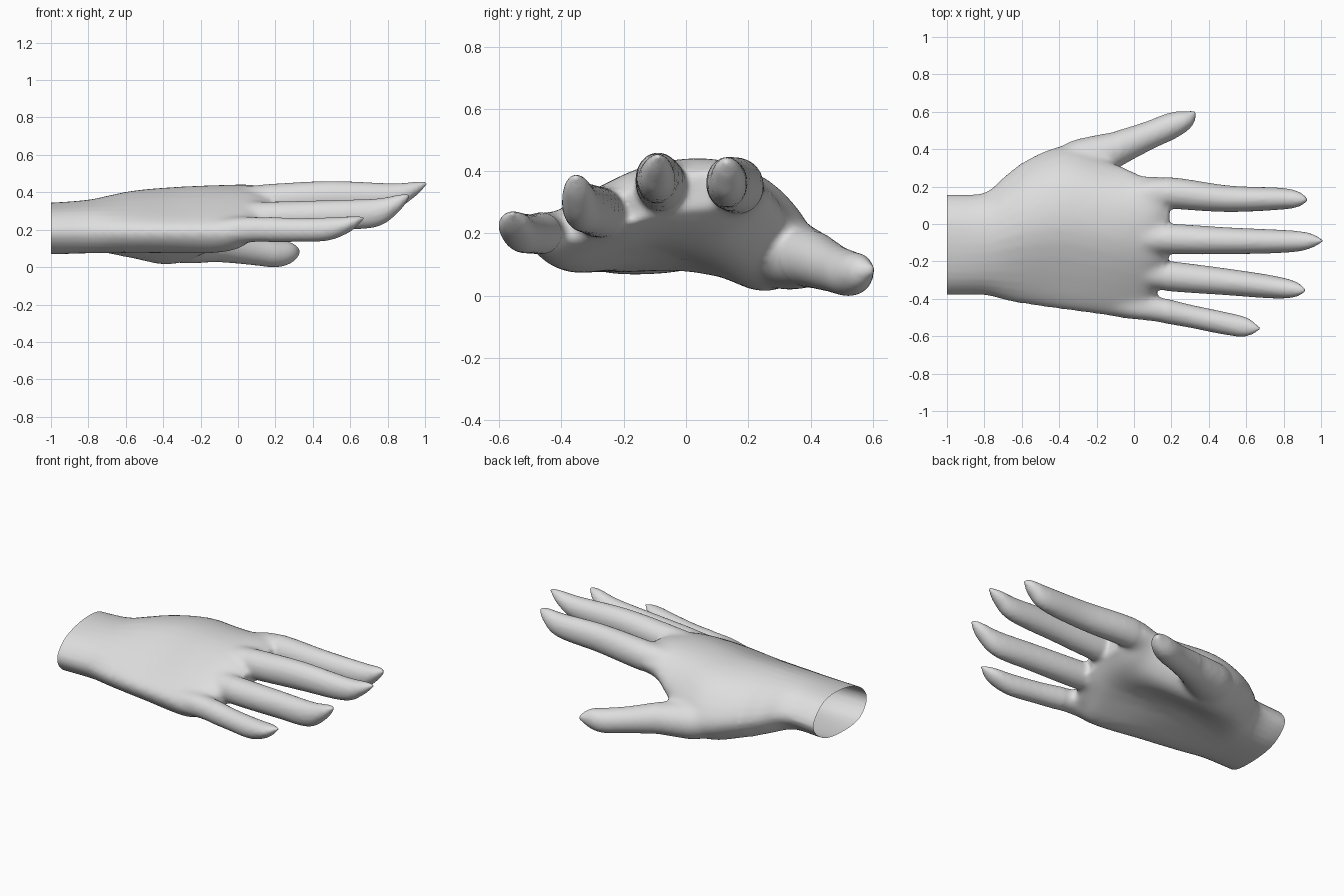
import bpy, bmesh, math
from mathutils import Vector

if "Cube" in bpy.data.objects:
    bpy.data.objects.remove(bpy.data.objects["Cube"])

SIDES = 32


def spline(p, i, t, closed=False):
    """Catmull-Rom point between control i and i+1 (tuples of any length)."""
    n = len(p)
    pick = (lambda k: p[k % n]) if closed else (lambda k: p[max(0, min(n - 1, k))])
    a, b, c, d = (pick(i + k) for k in (-1, 0, 1, 2))
    return tuple(0.5 * (2 * q + (r - o) * t + (2 * o - 5 * q + 4 * r - s) * t * t
                        + (3 * q - o - 3 * r + s) * t ** 3)
                 for o, q, r, s in zip(a, b, c, d))


def resample(p, steps):
    out = [spline(p, i, k / steps) for i in range(len(p) - 1) for k in range(steps)]
    return out + [tuple(p[-1])]


def loft(bm, rings):
    """Skin a closed tube through rings of points."""
    loops = [[bm.verts.new(co) for co in ring] for ring in rings]
    faces = [bm.faces.new(loops[0]), bm.faces.new(loops[-1][::-1])]
    for a, b in zip(loops, loops[1:]):
        for k in range(SIDES):
            j = (k + 1) % SIDES
            faces.append(bm.faces.new((a[k], b[k], b[j], a[j])))
    bmesh.ops.recalc_face_normals(bm, faces=faces)


def palm_ring(s):
    x, y0, y1, shear, e0, tl, tm, tr, e1, br, bm_, bl = s
    at = lambda f: y0 + (y1 - y0) * f
    ctrl = [(y0, e0), (at(.15), tl), (at(.5), tm), (at(.82), tr),
            (y1, e1), (at(.82), br), (at(.5), bm_), (at(.15), bl)]
    pts = [spline(ctrl, i, k / 4, True) for i in range(8) for k in range(4)]
    return [(x + shear * min(0, y + .2), y, z) for y, z in pts]


def add_finger(bm, path):
    pts = resample(path, 5)
    rings = []
    for i, (x, y, z, ry, rz) in enumerate(pts):
        a, b = pts[max(0, i - 1)], pts[min(len(pts) - 1, i + 1)]
        side = Vector((a[1] - b[1], b[0] - a[0], 0)).normalized()
        ry, rz = max(ry, .006), max(rz, .006)
        rings.append([Vector((x, y, z)) + side * ry * math.cos(u) + Vector((0, 0, rz * math.sin(u)))
                      for u in (2 * math.pi * k / SIDES for k in range(SIDES))])
    loft(bm, rings)


# Palm and wrist sections: x, y range, knuckle slant, then heights around the outline
palm = [
    (-1.08, -.380, .158, 0, .19, .295, .345, .325, .21, .105, .072, .088),
    (-.98, -.380, .158, 0, .19, .295, .345, .325, .21, .105, .072, .088),
    (-.80, -.380, .168, 0, .19, .30, .36, .335, .22, .11, .08, .088),
    (-.68, -.408, .264, 0, .19, .30, .385, .345, .20, .08, .085, .085),
    (-.55, -.435, .357, 0, .19, .30, .41, .36, .18, .045, .098, .08),
    (-.36, -.462, .420, 0, .19, .30, .425, .375, .155, .012, .12, .075),
    (-.15, -.490, .345, 0, .19, .30, .43, .405, .22, .085, .145, .073),
    (.03, -.512, .265, .2, .19, .285, .42, .435, .32, .18, .17, .095),
    (.12, -.508, .258, .3, .20, .275, .40, .43, .34, .23, .205, .14),
    (.19, -.47, .235, .4, .21, .255, .36, .40, .35, .29, .26, .17),
]

# Finger paths: x, y, z, half width, half height
index_finger = [(-.15, .14, .32, .04, .05), (.05, .16, .345, .076, .088), (.2, .165, .355, .084, .09),
                (.5, .135, .363, .071, .085), (.78, .135, .37, .059, .073),
                (.88, .132, .405, .041, .043), (.93, .13, .435, .008, .008)]
middle_finger = [(-.15, -.06, .32, .04, .05), (.05, -.075, .35, .075, .085), (.2, -.08, .36, .081, .088),
                 (.5, -.09, .377, .072, .085), (.82, -.093, .38, .06, .07),
                 (.94, -.09, .415, .042, .042), (1.01, -.09, .45, .008, .008)]
ring_finger = [(-.2, -.23, .24, .04, .05), (.05, -.26, .268, .075, .08), (.2, -.28, .27, .08, .082),
               (.5, -.31, .28, .071, .08), (.74, -.337, .292, .061, .076),
               (.86, -.35, .343, .043, .046), (.92, -.355, .387, .008, .008)]
little_finger = [(-.25, -.41, .2, .03, .03), (-.02, -.442, .2, .064, .068), (.1, -.453, .203, .068, .07),
                 (.3, -.493, .2, .061, .064), (.48, -.53, .205, .06, .062),
                 (.6, -.552, .232, .051, .041), (.675, -.56, .267, .008, .008)]
thumb = [(-.52, .17, .18, .1, .08), (-.32, .305, .14, .132, .115), (-.2, .36, .128, .117, .105),
         (-.08, .408, .118, .092, .092), (.08, .474, .09, .075, .078), (.2, .525, .073, .07, .073),
         (.28, .56, .078, .05, .056), (.328, .6, .085, .01, .012)]

bm = bmesh.new()
loft(bm, [palm_ring(s) for s in resample(palm, 5)])
for path in (index_finger, middle_finger, ring_finger, little_finger, thumb):
    add_finger(bm, path)
mesh = bpy.data.meshes.new("hand")
bm.to_mesh(mesh)
bm.free()
hand = bpy.data.objects.new("hand", mesh)
bpy.context.collection.objects.link(hand)

# Fuse palm, thumb and fingers into one soft skin
fuse = hand.modifiers.new("fuse", 'REMESH')
fuse.mode = 'VOXEL'
fuse.voxel_size = .012
soften = hand.modifiers.new("soften", 'SMOOTH')
soften.factor = .5
soften.iterations = 5
skin = bpy.data.meshes.new_from_object(hand.evaluated_get(bpy.context.evaluated_depsgraph_get()))
hand.modifiers.clear()

bm = bmesh.new()
bm.from_mesh(skin)
# Blend the finger roots and thumb base into the palm
roots = [v for v in bm.verts if -.6 < v.co.x < (.17 if v.co.y < .27 else -.08)]
for _ in range(16):
    bmesh.ops.smooth_vert(bm, verts=roots, factor=.5, use_axis_x=True, use_axis_y=True, use_axis_z=True)
# Cut the wrist open
bmesh.ops.bisect_plane(bm, geom=bm.verts[:] + bm.edges[:] + bm.faces[:], dist=1e-5,
                       plane_co=(-1, 0, 0), plane_no=(-1, 0, 0), clear_outer=True)
low = min(v.co.z for v in bm.verts)
for v in bm.verts:
    v.co.z -= low
bm.to_mesh(skin)
bm.free()
hand.data = skin
skin.shade_smooth()

grey = bpy.data.materials.new("light grey skin")
grey.diffuse_color = (.73, .73, .73, 1)
grey.use_nodes = True
grey.node_tree.nodes["Principled BSDF"].inputs["Base Color"].default_value = grey.diffuse_color
skin.materials.clear()
skin.materials.append(grey)
